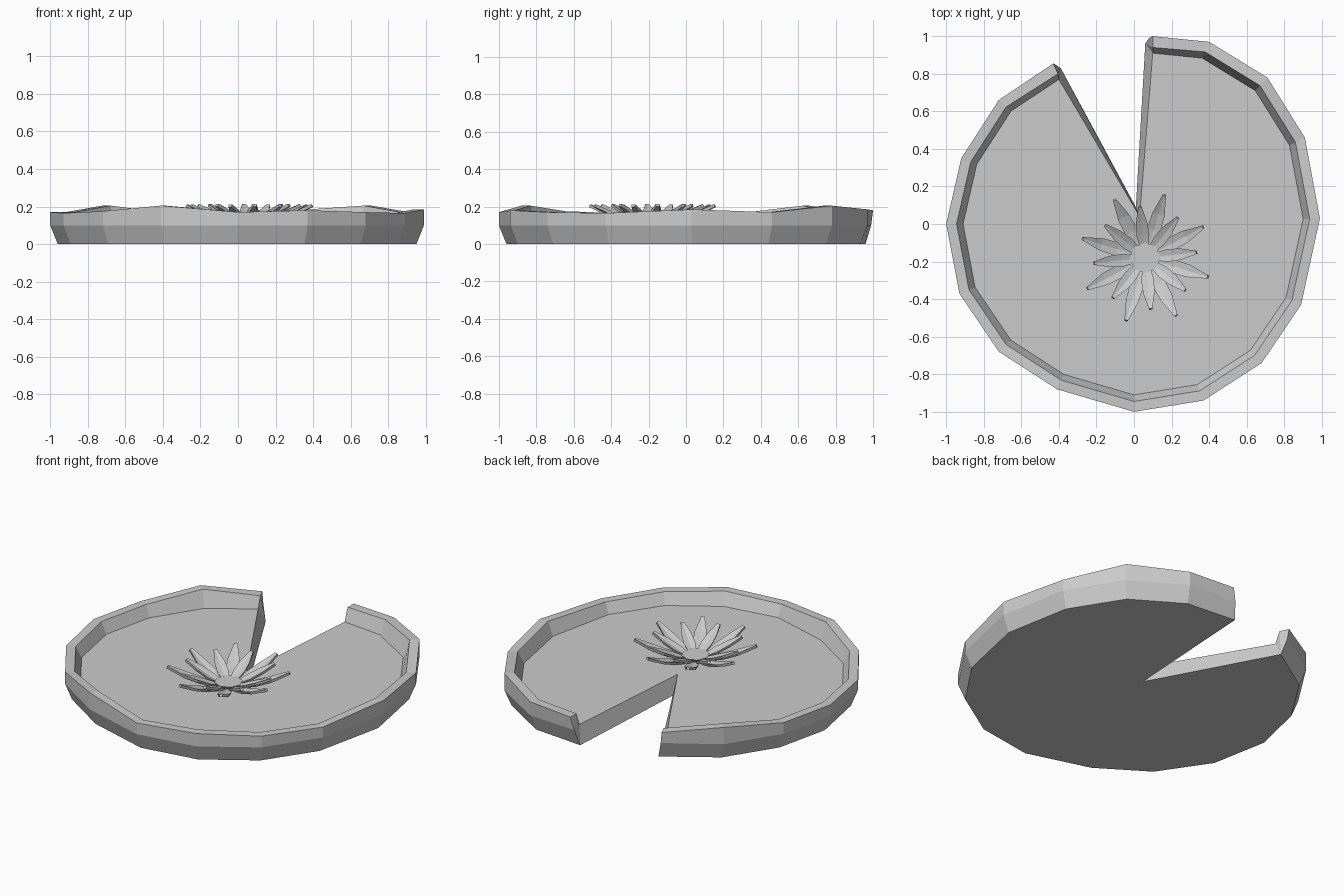
import bpy, bmesh, math
from mathutils import Vector

cube = bpy.data.objects.get("Cube")
if cube:
    bpy.data.objects.remove(cube)

grey = bpy.data.materials.new("plain_grey")
grey.use_nodes = True
grey.diffuse_color = (0.6, 0.6, 0.6, 1)
grey.node_tree.nodes["Principled BSDF"].inputs["Base Color"].default_value = (0.6, 0.6, 0.6, 1)


def finish(bm, name):
    bmesh.ops.recalc_face_normals(bm, faces=bm.faces)
    mesh = bpy.data.meshes.new(name)
    bm.to_mesh(mesh)
    bm.free()
    mesh.materials.append(grey)
    obj = bpy.data.objects.new(name, mesh)
    bpy.context.collection.objects.link(obj)
    return obj


def bridge(bm, a, b, closed=False):
    for i in range(len(a) if closed else len(a) - 1):
        j = (i + 1) % len(a)
        bm.faces.new((a[i], a[j], b[j], b[i]))


# Leaf pad: uneven outline with rim heights, clockwise from the notch
FLOOR = 0.1
outline = [(0.10, 1.0, .18), (0.40, 0.97, .185), (0.71, 0.78, .205), (0.91, 0.46, .17),
           (0.99, 0.03, .185), (0.89, -0.43, .165), (0.68, -0.74, .17), (0.37, -0.94, .18),
           (0.0, -1.0, .17), (-0.41, -0.88, .205), (-0.72, -0.68, .175), (-0.93, -0.37, .165),
           (-1.0, 0.0, .17), (-0.92, 0.35, .17), (-0.72, 0.66, .205), (-0.43, 0.855, .17)]

bm = bmesh.new()
rings = [[] for _ in range(5)]
last = len(outline) - 1
for i, (x, y, z) in enumerate(outline):
    points = [(x * .96, y * .96, 0), (x, y, FLOOR), (x, y, z),
              (x * .945, y * .945, z), (x * .91, y * .91, FLOOR)]
    # Slanted ends of the rim beside the notch
    if i == 0:
        points[0], points[1] = (.06, .96, 0), (.08, .99, FLOOR)
        points[3], points[4] = (.10, .94, z), (.10, .91, FLOOR)
    elif i == last:
        points[0], points[1] = (-.39, .83, 0), (-.42, .85, FLOOR)
        points[3], points[4] = (-.405, .80, z), (-.40, .77, FLOOR)
    for ring, p in zip(rings, points):
        ring.append(bm.verts.new(p))
for a, b in zip(rings, rings[1:]):
    bridge(bm, a, b)
tip_low = bm.verts.new((.01, .09, 0))
tip_high = bm.verts.new((.03, .04, FLOOR))
bm.faces.new(rings[0] + [tip_low])
bm.faces.new(rings[4] + [tip_high])
for i in (0, last):
    bm.faces.new([r[i] for r in rings])
    bm.faces.new((rings[0][i], rings[4][i], tip_high, tip_low))
bmesh.ops.triangulate(bm, faces=[f for f in bm.faces if len(f.verts) > 4])
finish(bm, "leaf_pad")

# Flower on the pad
CENTRE = Vector((.06, -.18, 0))


def petal(name, angle, stations):
    """Thin folded petal; each station is radius, height, half width."""
    bm = bmesh.new()
    out = Vector((math.cos(angle), math.sin(angle), 0))
    side = Vector((-out.y, out.x, 0))
    up = Vector((0, 0, 1))
    loops = []
    for r, z, w in stations:
        mid = CENTRE + out * r + up * z
        under = mid + out * .008 - up * .014
        loops.append([bm.verts.new(p) for p in
                      (mid + side * w, mid + out * w * .15 - up * w * .15, mid - side * w,
                       under - side * w * .8, under + side * w * .8)])
    for a, b in zip(loops, loops[1:]):
        bridge(bm, a, b, True)
    bm.faces.new(loops[0])
    bm.faces.new(loops[-1])
    finish(bm, name)


outer = [(.05, .115, .02), (.15, .135, .036), (.24, .165, .034), (.345, .212, .01)]
inner = [(.05, .12, .02), (.12, .148, .034), (.19, .178, .03), (.27, .214, .01)]
for i in range(8):
    petal(f"outer_petal_{i + 1}", math.radians(28 + 45 * i), outer)
    petal(f"inner_petal_{i + 1}", math.radians(6 + 45 * i), inner)

# Flower heart
bm = bmesh.new()
bmesh.ops.create_cone(bm, cap_ends=True, segments=8, radius1=.06, radius2=.082, depth=.035)
bmesh.ops.translate(bm, verts=bm.verts, vec=CENTRE + Vector((0, 0, FLOOR + .0165)))
finish(bm, "flower_heart")
